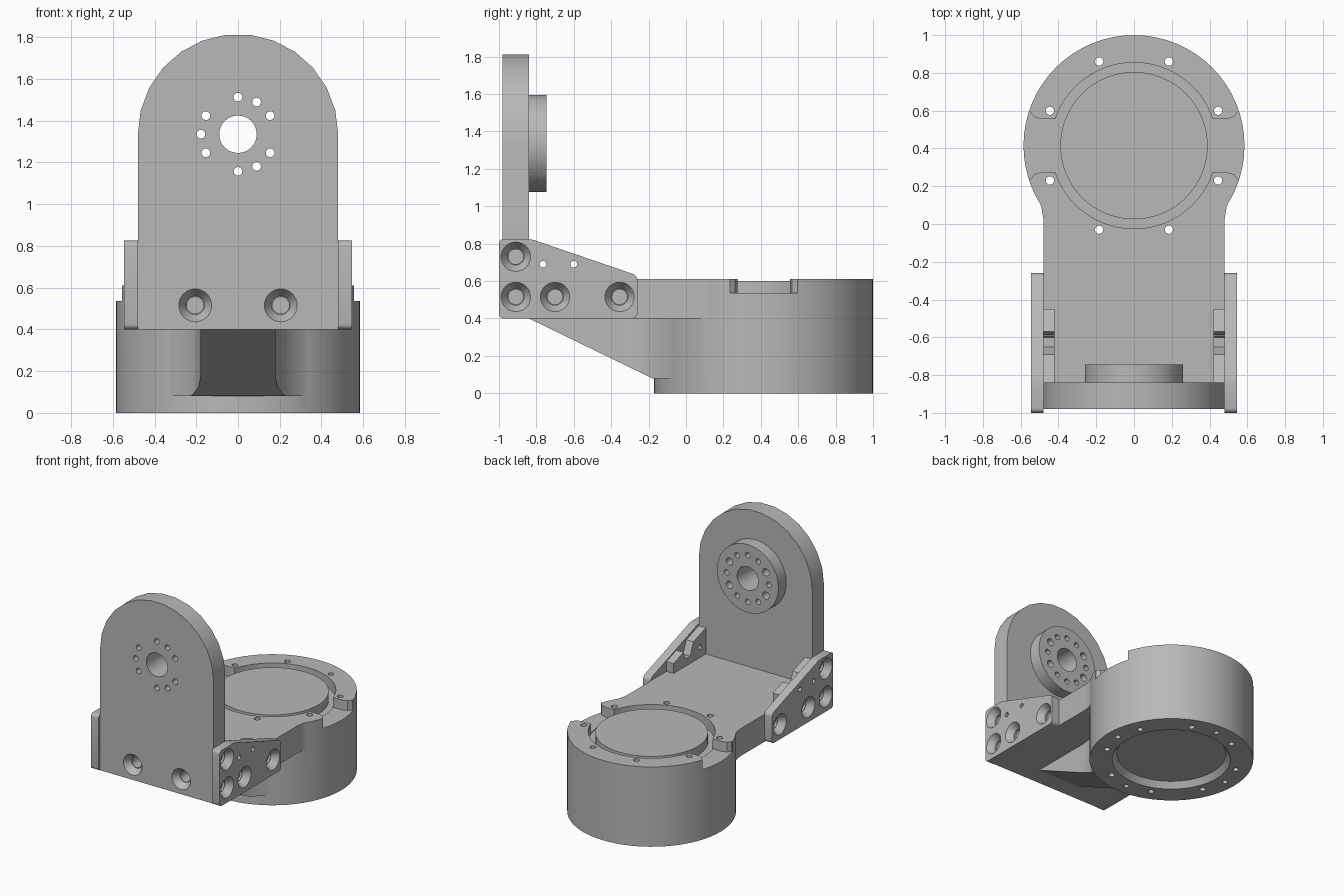
import bpy, bmesh, math
from math import sin, cos, pi
from mathutils import Vector

if "Cube" in bpy.data.objects:
    bpy.data.objects.remove(bpy.data.objects["Cube"], do_unlink=True)

grey = bpy.data.materials.new("plain grey")
grey.use_nodes = True
colour = (0.48, 0.48, 0.48, 1)
grey.diffuse_color = colour
grey.node_tree.nodes["Principled BSDF"].inputs["Base Color"].default_value = colour


def place(axis, u, v, w):
    return Vector({"X": (w, u, v), "Y": (u, w, v), "Z": (u, v, w)}[axis])


def loft(name, axis, low, high, lo, hi, round_corners=0):
    """Solid between two matching outlines along an axis."""
    bm = bmesh.new()
    a = [bm.verts.new(place(axis, u, v, lo)) for u, v in low]
    b = [bm.verts.new(place(axis, u, v, hi)) for u, v in high]
    n = len(a)
    bm.faces.new(a)
    bm.faces.new(b)
    for i in range(n):
        bm.faces.new((a[i], a[(i + 1) % n], b[(i + 1) % n], b[i]))
    if round_corners:
        edges = [bm.edges.get((p, q)) for p, q in zip(a, b)]
        bmesh.ops.bevel(bm, geom=edges, offset=round_corners, segments=4,
                        profile=0.5, affect="EDGES")
    bmesh.ops.recalc_face_normals(bm, faces=bm.faces)
    mesh = bpy.data.meshes.new(name)
    bm.to_mesh(mesh)
    bm.free()
    mesh.materials.append(grey)
    obj = bpy.data.objects.new(name, mesh)
    bpy.context.collection.objects.link(obj)
    return obj


def prism(name, axis, pts, lo, hi, round_corners=0):
    return loft(name, axis, pts, pts, lo, hi, round_corners)


def circle(c, r, n):
    return [(c[0] + r * cos(2 * pi * i / n), c[1] + r * sin(2 * pi * i / n)) for i in range(n)]


def cyl(name, axis, c, r, lo, hi, n=16, r2=None):
    return loft(name, axis, circle(c, r, n), circle(c, r2 or r, n), lo, hi)


def boolean(target, tool, mode="DIFFERENCE"):
    mod = target.modifiers.new("cut", "BOOLEAN")
    mod.operation, mod.solver, mod.object = mode, "EXACT", tool
    bpy.context.view_layer.objects.active = target
    bpy.ops.object.modifier_apply(modifier=mod.name)
    bpy.data.objects.remove(tool, do_unlink=True)


def drill(target, axis, c, r, lo, hi, n=16, r2=None):
    boolean(target, cyl("cutter", axis, c, r, lo, hi, n, r2))


def mirrored(half):
    return half + [(-x, y) for x, y in reversed(half)]


def polar(c, r, degrees):
    a = math.radians(degrees)
    return (c[0] + r * cos(a), c[1] + r * sin(a))


# Round housing joined to the arm and the sloped gusset under it
hub = (0, 0.415)
body = cyl("housing_and_arm", "Z", hub, 0.585, 0, 0.61, 64)
arm = prism("arm", "Z", mirrored([(0.48, -0.84), (0.48, 0.03), (0.49, 0.09), (0.515, 0.15),
                                  (0.549, 0.22), (0.5, 0.415)]), 0.4, 0.61)
boolean(body, arm, "UNION")
gusset = prism("gusset", "Z", mirrored([(0.18, -0.9), (0.18, -0.35), (0.19, -0.27), (0.215, -0.2),
                                        (0.26, -0.14), (0.33, -0.066), (0.33, 0.1)]), 0.02, 0.5)
slope = prism("slope", "X", [(-0.84, 0.4), (-0.18, 0.08), (0.05, 0.08), (0.05, 0.45), (-0.84, 0.45)],
              -0.6, 0.6)
boolean(gusset, slope, "INTERSECT")
boolean(body, gusset, "UNION")

# Top groove, bottom recess and side notches
drill(body, "Z", hub, 0.44, 0.53, 0.8, 64)
drill(body, "Z", hub, 0.43, -0.01, 0.045, 64, 0.39)
for s in (-1, 1):
    notch = [(0.36, 0.275), (0.49, 0.275), (0.53, 0.262), (0.55, 0.235), (0.7, 0.22),
             (0.7, 0.61), (0.55, 0.595), (0.53, 0.568), (0.49, 0.555), (0.36, 0.555)]
    boolean(body, prism("cutter", "Z", [(s * x, y) for x, y in notch], 0.535, 0.8))

# Mounting holes: eight through, four blind in the underside
for k in range(8):
    drill(body, "Z", polar(hub, 0.482, 22.5 + 45 * k), 0.022, -0.1, 0.8)
for k in range(4):
    drill(body, "Z", polar(hub, 0.5, 90 * k), 0.02, -0.1, 0.08)

core = cyl("core_disc", "Z", hub, 0.39, 0.5, 0.6, 64)

# Upright plate with arched top
axle = (0, 1.335)
arch = [polar(axle, 0.48, 180 * k / 13) for k in range(14)]
plate = prism("upright_plate", "Y", arch + [(-0.48, 0.4), (0.48, 0.4)], -0.98, -0.84)
boss = cyl("round_boss", "Y", axle, 0.26, -0.84, -0.745, 48)
for part in (plate, boss):
    drill(part, "Y", axle, 0.09, -1.2, -0.5, 24)
for k in range(12):
    c = polar(axle, 0.178, 30 * k)
    if k not in (0, 4, 8):
        drill(plate, "Y", c, 0.021, -1.2, -0.5)
    drill(boss, "Y", c, 0.028 if k in (1, 5, 7, 11) else 0.021, -1.2, -0.5)


def countersink(target, axis, c, face, inward):
    """Conical screw seat with a plain hole behind it."""
    lo, hi = face - 0.005 * inward, face + 0.05 * inward
    drill(target, axis, c, 0.082, lo, hi, 32, 0.045)
    drill(target, axis, c, 0.04, lo, face + 0.3 * inward, 24)


for s in (-1, 1):
    countersink(plate, "Y", (s * 0.205, 0.515), -0.98, 1)

# Side brackets with screw seats, and the small inner lugs above the arm
for s, side in ((1, "left"), (-1, "right")):
    bracket = prism(side + "_bracket", "X", [(-1, 0.4), (-0.26, 0.4), (-0.26, 0.63), (-0.83, 0.825),
                                             (-1, 0.825)], s * 0.48, s * 0.545, 0.025)
    lug = prism(side + "_lug", "X", [(-0.84, 0.6), (-0.45, 0.6), (-0.45, 0.685), (-0.57, 0.726),
                                     (-0.6, 0.665), (-0.65, 0.665), (-0.69, 0.76), (-0.84, 0.81)],
                s * 0.42, s * 0.48)
    for c in ((-0.91, 0.73), (-0.91, 0.515), (-0.7, 0.515), (-0.355, 0.515)):
        countersink(bracket, "X", c, s * 0.545, -s)
    for y in (-0.765, -0.6):
        for part in (bracket, lug):
            drill(part, "X", (y, 0.69), 0.018, s * 0.3, s * 0.7)

# Smooth the round walls, keep the edges sharp
for obj in bpy.context.scene.objects:
    if obj.type == "MESH":
        bpy.ops.object.select_all(action="DESELECT")
        obj.select_set(True)
        bpy.context.view_layer.objects.active = obj
        bpy.ops.object.shade_smooth_by_angle(angle=math.radians(30))
